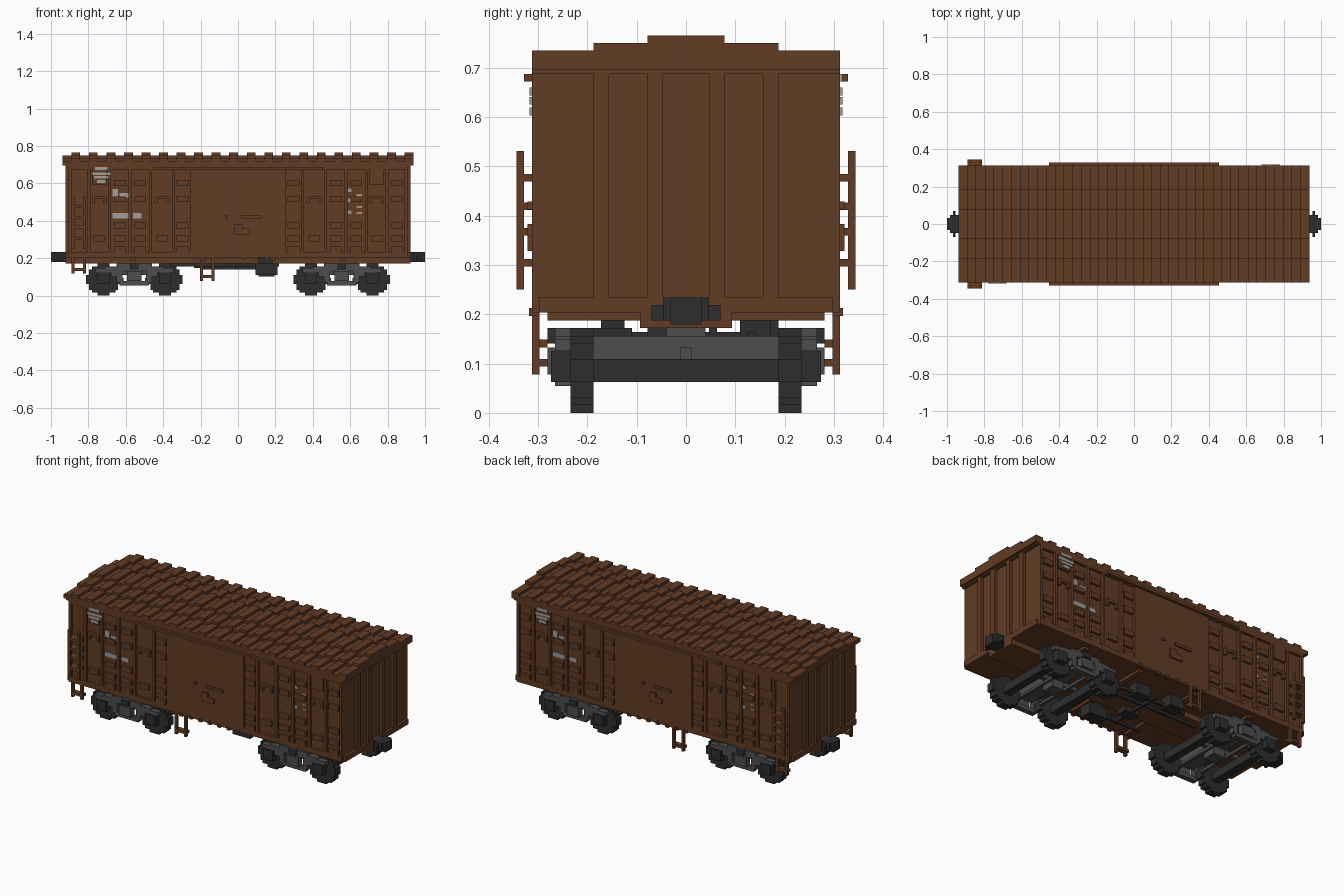
import bpy
import bmesh
from mathutils import Vector

V = 1 / 64  # one block of the model's grid

old = bpy.data.objects.get("Cube")
if old:
    bpy.data.objects.remove(old, do_unlink=True)


def material(name, r, g, b):
    m = bpy.data.materials.new(name)
    m.use_nodes = True
    m.diffuse_color = (r, g, b, 1)
    m.node_tree.nodes["Principled BSDF"].inputs["Base Color"].default_value = (r, g, b, 1)
    return m


BROWN = material("wagon_brown", 0.122, 0.045, 0.018)
DARK = material("dark_iron", 0.027, 0.027, 0.027)
GREY = material("frame_grey", 0.075, 0.075, 0.075)
PAINT = material("pale_paint", 0.36, 0.34, 0.32)
TAN = material("tan_paint", 0.5, 0.28, 0.14)


class Part:
    """Collects blocks, given as ranges in grid units, into one object."""

    def __init__(self, name, mat):
        self.name, self.mat, self.bm = name, mat, bmesh.new()

    def box(self, x, y, z, turn=1):
        lo, hi = Vector((x[0], y[0], z[0])), Vector((x[1], y[1], z[1]))
        new = bmesh.ops.create_cube(self.bm, size=1)["verts"]
        bmesh.ops.scale(self.bm, vec=(hi - lo) * V, verts=new)
        bmesh.ops.translate(self.bm, vec=(lo + hi) * V / 2, verts=new)
        if turn < 0:
            bmesh.ops.scale(self.bm, vec=(-1, -1, 1), verts=new)

    def disc(self, x, z, r, y):
        # stepped disc made of one-block-high rows
        n = int(2 * r)
        for i in range(n):
            h = i - n / 2 + 0.5
            w = max(1, round((r * r - h * h) ** 0.5 + 0.1))
            self.box((x - w, x + w), y, (z + h - 0.5, z + h + 0.5))

    def done(self):
        me = bpy.data.meshes.new(self.name)
        self.bm.to_mesh(me)
        self.bm.free()
        me.materials.append(self.mat)
        bpy.context.collection.objects.link(bpy.data.objects.new(self.name, me))


def pair(s, a, b):
    return tuple(sorted((s * a, s * b)))


# body shell and centre sill
p = Part("body", BROWN)
p.box((-58, 58), (-19, 19), (13, 44))
p.done()
p = Part("centre_sill", BROWN)
p.box((-59, 59), (-6, 6), (11, 13))
for x in (-36, -12, 12, 36):
    p.box((x - 1, x + 1), (-18, 18), (12, 13))
p.done()

# end walls: sill and upright ribs
p = Part("end_ribs", BROWN)
for s in (-1, 1):
    p.box(pair(s, 58, 59), (-19, 19), (13, 15))
    for t in (-1, 1):
        for a, b in ((3, 5), (10, 12)):
            p.box(pair(s, 58, 59), pair(t, a, b), (15, 44))
p.done()

# stepped roof with raised cross slats
p = Part("roof", BROWN)
tiers = ((20, 46), (12, 47), (5, 48))
p.box((-60, 60), (-20, 20), (44.5, 46))
p.box((-59, 59), (-20, 20), (44, 44.5))
p.box((-60, 60), (-12, 12), (46, 47))
p.box((-60, 60), (-5, 5), (47, 48))
for k in range(20):
    x = -57 + 6 * k
    for half, z in tiers:
        p.box((x, x + 3), (-half, half), (z, z + 1))
p.done()

# long side walls
for side, s in (("front", 1), ("back", -1)):
    out = (-20, -19)
    p = Part(side + "_wall_ribs", BROWN)
    p.box((-58, 58), out, (13, 15), s)
    p.box((-58, 58), out, (43, 44), s)
    for e in (-1, 1):
        p.box(pair(e, 57, 58), out, (15, 43), s)
        for x in (51, 44, 37, 30, 22):
            p.box(pair(e, x - 0.5, x + 0.5), out, (15, 43), s)
        for x in (54.5, 40.5, 33.5, 19):
            if e * s < 0 and x > 50:
                continue
            for z in (38.5, 33, 24, 19.5, 15.8):
                p.box(pair(e, x - 2, x + 2), out, (z - 1, z + 1), s)
        for x in (47.5, 26):
            # bracket above small plates, with a plain panel on top
            p.box(pair(e, x - 2.5, x + 2.5), out, (33, 34), s)
            for d in (-2.5, 1.5):
                p.box(pair(e, x + d, x + d + 1), out, (31.5, 33), s)
            p.box(pair(e, x - 2, x + 2), out, (18.5, 20.5), s)
        p.box(pair(e, 45, 50), out, (38, 43), s)
    p.done()

    # sliding door with rail, rollers, bar and latch
    p = Part(side + "_door", BROWN)
    p.box((-16.3, 16.3), (-20, -19), (14, 43), s)
    p.done()
    p = Part(side + "_door_fittings", BROWN)
    p.box((-29, 29), (-21, -19), (43, 44), s)
    for x in range(-14, 15, 4):
        p.box((x - 0.7, x + 0.7), (-20.4, -19), (12.6, 13.6), s)
    p.box((1, 8), (-20.6, -20), (26.4, 27.4), s)
    p.box((-4.5, -3.5), (-20.6, -20), (26.4, 27.4), s)
    p.box((-1.2, 4), (-20.6, -20), (21, 23), s)
    p.box((-1.2, 1.5), (-20.6, -20), (23, 24.5), s)
    p.done()

    # plain paint patches
    skin = (-19.4, -18.9)
    p = Part(side + "_paint_patches", PAINT)
    for w, z in ((1.5, 38.6), (2.5, 40), (3.2, 41.2), (2.2, 43)):
        p.box((-46.8 - w, -46.8 + w), (-20.3, -19), (z, z + 1), s)
    for x, z in (((-43, -41), (34, 36.5)), ((-40.5, -37.5), (33.5, 35.2)),
                 ((-43, -37), (26.4, 28.2)), ((-36, -33), (26.4, 28.2))):
        p.box(x, skin, z, s)
    for z in (28, 32, 35.5):
        p.box((37.6, 38.8), skin, (z, z + 1.2), s)
    p.done()
    p = Part(side + "_tan_patches", TAN)
    for z in (28, 30, 34):
        p.box((40.5, 42.5), skin, (z, z + 0.7), s)
    p.done()

# side ladders and hanging steps, same on both sides
for side, s in (("front", -1), ("back", 1)):
    p = Part(side + "_ladder", BROWN)
    for x in (-57, -53):
        p.box((x, x + 1), pair(s, 21, 22), (16, 34))
    for z in (19, 23, 26.3, 30):
        p.box((-57, -52), pair(s, 19, 22), (z, z + 1))
    p.done()
    p = Part(side + "_steps", BROWN)
    for x, z in ((-57, 7.5), (-13, 5)):
        for d in (0, 4):
            p.box((x + d, x + d + 1), pair(s, 19, 20), (z, 13))
        p.box((x, x + 5), pair(s, 18, 20), (z + 1, z + 2))
    p.done()

# couplers
for side, s in (("left", 1), ("right", -1)):
    p = Part(side + "_coupler", DARK)
    p.box(pair(s, 58, 64), (-2, 2), (11.5, 15))
    p.box(pair(s, 60, 63), (-3, 3), (12, 15))
    p.box(pair(s, 61, 62), (-4.5, 4.5), (12, 14))
    p.done()

# bogies: wheelsets, side frames and bolster
for side, c in (("left", 35.5), ("right", -35.5)):
    w = Part(side + "_wheelsets", DARK)
    f = Part(side + "_bogie_frame", GREY)
    j = Part(side + "_axle_boxes", DARK)
    for d in (-10.5, 10.5):
        w.box((c + d - 1.5, c + d + 1.5), (-15, 15), (4, 7))
        for t in (-1, 1):
            w.disc(c + d, 5.5, 5.5, pair(t, 12, 15))
            j.box((c + d - 2, c + d + 2), pair(t, 15, 17.5), (4, 8))
            f.box((c + d - 3, c + d + 3), pair(t, 15, 17), (8, 9.5))
        # brake beam beside each wheelset
        f.box((c + d * 0.4 - 0.5, c + d * 0.4 + 0.5), (-12, 12), (5, 6))
    for t in (-1, 1):
        y = pair(t, 15, 17)
        f.box((c - 10, c + 10), y, (8.5, 10))
        f.box((c - 6, c + 6), y, (10, 11))
        f.box((c - 5, c + 5), y, (3.5, 5))
        for e in (-1, 1):
            px = sorted((c + e * 4, c + e * 6))
            f.box(px, y, (4.5, 8.5))
            px = sorted((c + e * 6, c + e * 8))
            f.box(px, y, (6.5, 8.5))
        # spring pack
        f.box((c - 2.5, c + 2.5), pair(t, 15.5, 18), (5, 8.5))
        j.box((c - 1.5, c + 1.5), pair(t, 16, 18), (9, 11))
    f.box((c - 3, c + 3), (-15, 15), (7, 10))
    f.box((c - 2.5, c + 2.5), (-2.5, 2.5), (4, 11))
    f.box((c - 10, c + 10), (-0.8, 0.8), (7, 8.5))
    for part in (w, f, j):
        part.done()

# brake gear under the floor
p = Part("brake_gear", DARK)
p.box((6, 13.5), (-12, -7), (7, 11))
p.box((7, 12.5), (-11, -8), (6.5, 7))
p.box((7, 12), (-11, -8), (11, 13))
p.box((-10, 6), (-10, -9), (9, 10))
p.box((-12, -6), (7, 12), (9, 13))
p.box((-3, 3), (-5, -1), (9, 11))
p.box((-24, 14), (3, 4), (10, 11))
p.box((-15, 13), (8, 9), (9.5, 10.5))
p.box((2, 8), (7, 11), (9, 13))
p.box((-1, 0), (-11, 11), (9.5, 10.5))
p.done()
